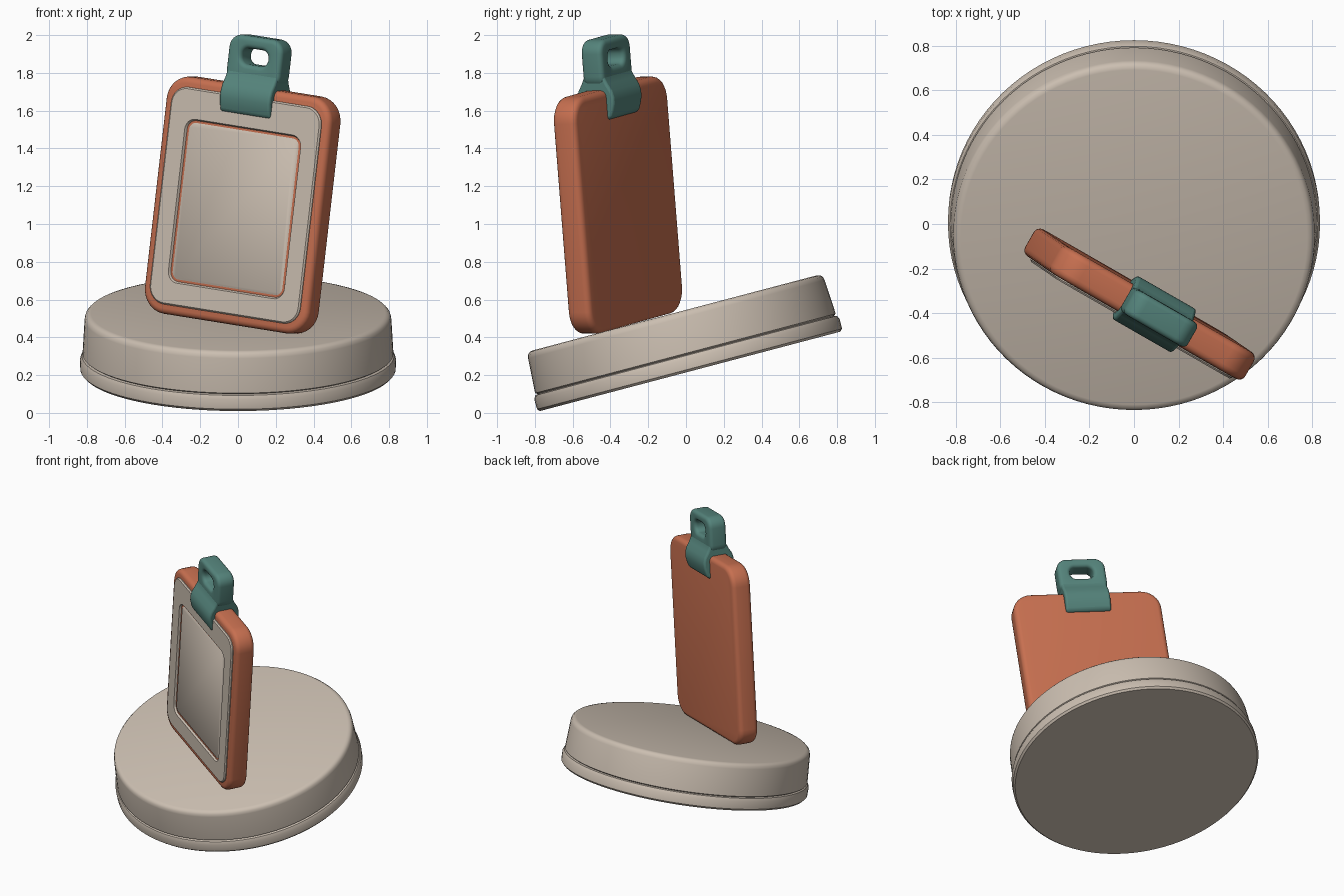
import bpy, bmesh, math
from mathutils import Matrix, Vector

if "Cube" in bpy.data.objects:
    bpy.data.objects.remove(bpy.data.objects["Cube"])


def material(name, rgb):
    m = bpy.data.materials.new(name)
    m.diffuse_color = (*rgb, 1)
    m.use_nodes = True
    m.node_tree.nodes["Principled BSDF"].inputs["Base Color"].default_value = m.diffuse_color
    return m


TAN = material("warm_beige", (0.60, 0.52, 0.44))
ORANGE = material("terracotta", (0.57, 0.16, 0.08))
TEAL = material("muted_teal", (0.09, 0.23, 0.20))


def rounded_rect(hw, hh, r, z, n, cy=0):
    pts = []
    for k, (sx, sy) in enumerate([(1, 1), (-1, 1), (-1, -1), (1, -1)]):
        for i in range(n + 1):
            a = (k + i / n) * math.pi / 2
            pts.append((sx * (hw - r) + r * math.cos(a),
                        cy + sy * (hh - r) + r * math.sin(a), z))
    return pts


def loft(name, layers, mat, matrix, closed=False, bevel=0):
    """Skin a stack of equal outlines; cap the ends, or close them into a ring."""
    bm = bmesh.new()
    rings = [[bm.verts.new(p) for p in layer] for layer in layers]
    n = len(rings[0])
    pairs = list(zip(rings, rings[1:]))
    if closed:
        pairs.append((rings[-1], rings[0]))
    else:
        bm.faces.new(rings[0][::-1])
        bm.faces.new(rings[-1])
    for a, b in pairs:
        for i in range(n):
            j = (i + 1) % n
            bm.faces.new((a[i], a[j], b[j], b[i]))
    bmesh.ops.remove_doubles(bm, verts=bm.verts, dist=1e-5)
    bmesh.ops.recalc_face_normals(bm, faces=bm.faces)
    me = bpy.data.meshes.new(name)
    bm.to_mesh(me)
    bm.free()
    me.materials.append(mat)
    ob = bpy.data.objects.new(name, me)
    bpy.context.collection.objects.link(ob)
    ob.matrix_world = matrix
    if bevel:
        mod = ob.modifiers.new("soft_edges", 'BEVEL')
        mod.width, mod.segments, mod.limit_method = bevel, 3, 'ANGLE'
        mod.angle_limit = math.radians(35)
    bpy.ops.object.select_all(action='DESELECT')
    ob.select_set(True)
    bpy.context.view_layer.objects.active = ob
    bpy.ops.object.shade_smooth_by_angle(angle=math.radians(40))
    return ob


def arc(depth, r, sign):
    """Inset and depth pairs of a rounded edge at +depth or -depth."""
    steps = [(r * (1 - math.cos(t * math.pi / 8)),
              sign * (depth - r + r * math.sin(t * math.pi / 8))) for t in range(5)]
    return steps if sign > 0 else steps[::-1]


# Tilted round base with a foot flange and a fine groove
tilt = Matrix.Translation((0, 0.022, 0.22)) @ Matrix.Rotation(math.radians(14.8), 4, 'X')
profile = [(0.823, 0), (0.835, 0.013), (0.836, 0.065), (0.826, 0.086), (0.810, 0.090),
           (0.823, 0.098), (0.812, 0.285), (0.807, 0.304), (0.795, 0.316), (0.778, 0.320)]
loft("base", [rounded_rect(r, r, r, z, 24) for r, z in profile], TAN, tilt)

# Card frame of reference: x across, y up the card, z out of its front
u = Vector((0.114, -0.078, 0.99)).normalized()
w = Vector((0.861, -0.494, -0.13))
w = (w - u * w.dot(u)).normalized()
f = w.cross(u)
card = Matrix((w, u, f)).transposed().to_4x4()
card.translation = (0.025, -0.36, 1.10)

# Card body
loft("card_body", [rounded_rect(0.508 - i, 0.633 - i, 0.13 - i, z, 8)
                   for i, z in arc(0.07, 0.032, -1) + arc(0.07, 0.032, 1)], ORANGE, card)

# Front panel with a shallow sunken window
panel = [(0, 0.06), (0, 0.075), (0.008, 0.083)]
layers = [rounded_rect(0.462 - i, 0.58 - i, 0.095 - i, z, 8) for i, z in panel]
layers += [rounded_rect(0.357 - i, 0.438 - i, 0.06 - i, z, 8, -0.02)
           for i, z in [(0, 0.083), (0.008, 0.069), (0.018, 0.069), (0.024, 0.074)]]
loft("front_panel", layers, TAN, card)

# Hanging loop: ring with an oblong hole
edges = arc(0.063, 0.025, -1) + arc(0.063, 0.025, 1)
outer = [rounded_rect(0.165 - i, 0.13 - i, 0.07 - i, z, 8, 0.768) for i, z in edges]
inner = [rounded_rect(0.08 + i, 0.043 + i, 0.04 + i, z, 8, 0.79) for i, z in edges[::-1]]
loft("hanging_loop", outer + inner, TEAL, card, closed=True)

# Clip saddle gripping the top of the card on both sides
half = [(0.066, 0.475), (0.09, 0.487), (0.102, 0.52), (0.112, 0.56), (0.112, 0.595),
        (0.102, 0.63), (0.08, 0.665), (0.063, 0.70), (0.058, 0.735)]
outline = half + [(-z, y) for z, y in half[::-1]]
loft("clip", [[(x, y, z) for z, y in outline] for x in (-0.155, 0.155)],
     TEAL, card, bevel=0.014)
